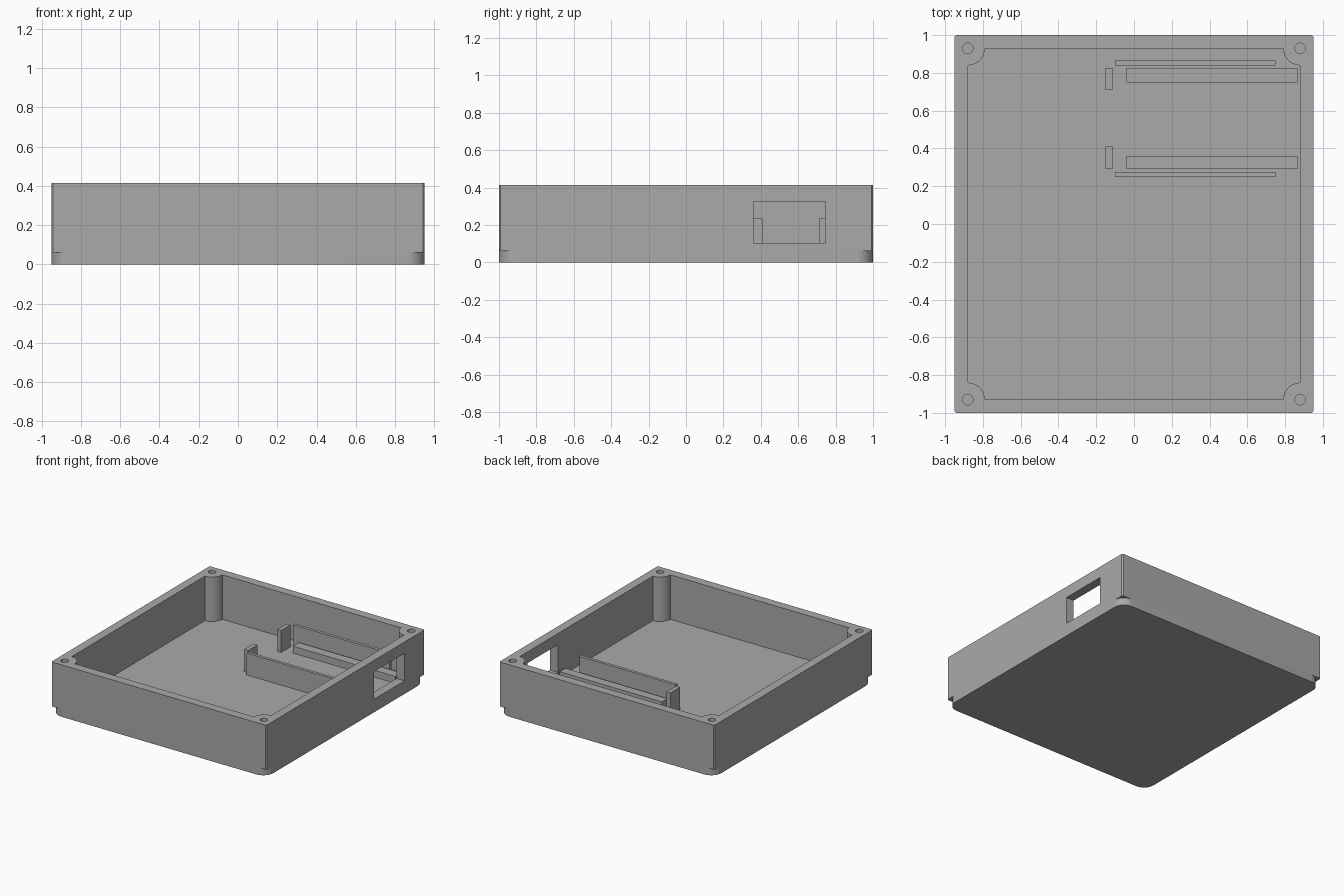
import bpy, bmesh, math

if "Cube" in bpy.data.objects:
    bpy.data.objects.remove(bpy.data.objects["Cube"])

grey = bpy.data.materials.new("grey plastic")
grey.diffuse_color = (0.4, 0.4, 0.4, 1)
grey.use_nodes = True
grey.node_tree.nodes["Principled BSDF"].inputs["Base Color"].default_value = grey.diffuse_color

HX, HY, TOP, FLOOR = 0.95, 1.0, 0.415, 0.06   # half sizes, rim and floor heights
BX, BY, BOSS_R = 0.88, 0.93, 0.09             # inner walls and screw post centres


def prism(name, outline, z0, z1):
    """Extrude a closed xy outline from z0 to z1."""
    bm = bmesh.new()
    face = bm.faces.new([bm.verts.new((x, y, z0)) for x, y in outline])
    new = bmesh.ops.extrude_face_region(bm, geom=[face])["geom"]
    bmesh.ops.translate(bm, vec=(0, 0, z1 - z0),
                        verts=[v for v in new if isinstance(v, bmesh.types.BMVert)])
    bmesh.ops.recalc_face_normals(bm, faces=bm.faces)
    mesh = bpy.data.meshes.new(name)
    bm.to_mesh(mesh)
    bm.free()
    mesh.materials.append(grey)
    obj = bpy.data.objects.new(name, mesh)
    bpy.context.collection.objects.link(obj)
    return obj


def box(name, x0, x1, y0, y1, z0, z1):
    return prism(name, [(x0, y0), (x1, y0), (x1, y1), (x0, y1)], z0, z1)


def corners(cx, cy, r, steps, inward=False):
    """Rectangle outline with convex corners, or corners bitten by round posts."""
    pts = []
    for k, (sx, sy) in enumerate([(1, 1), (-1, 1), (-1, -1), (1, -1)]):
        for i in range(steps + 1):
            t = i / steps
            a = math.pi / 2 * (k + t)
            if inward:
                a = math.pi / 2 * (k + 3 - t)
            pts.append((sx * cx + r * math.cos(a), sy * cy + r * math.sin(a)))
    return pts


def cut(obj, cutter):
    mod = obj.modifiers.new("cut", "BOOLEAN")
    mod.operation, mod.solver, mod.object = "DIFFERENCE", "EXACT", cutter
    cutter.hide_render = True
    cutter.hide_set(True)


def smooth(obj):
    bpy.ops.object.select_all(action="DESELECT")
    obj.select_set(True)
    bpy.context.view_layer.objects.active = obj
    bpy.ops.object.shade_smooth_by_angle(angle=math.radians(30))


# Base plate with rounded corners
base = prism("base_plate", corners(HX - 0.09, HY - 0.09, 0.09, 12), 0, FLOOR)
smooth(base)

# Wall frame with tiny corner chamfers and integral corner screw posts
walls = prism("wall_frame", corners(HX - 0.008, HY - 0.008, 0.008, 1), FLOOR, TOP)
cavity = prism("cavity_cutter", corners(BX, BY, BOSS_R, 16, True),
               FLOOR - 0.1, TOP + 0.1)
cut(walls, cavity)

# Screw holes in the posts
for sx in (-1, 1):
    for sy in (-1, 1):
        hole = [(sx * BX + 0.028 * math.cos(i * math.pi / 12),
                 sy * BY + 0.028 * math.sin(i * math.pi / 12)) for i in range(24)]
        cut(walls, prism("screw_hole_cutter", hole, FLOOR - 0.1, TOP + 0.1))

# Connector window in the right wall
cut(walls, box("window_cutter", 0.8, 1.1, 0.36, 0.745, 0.105, 0.325))
smooth(walls)

# Board holder: guide walls, support ledges and end stops on the floor
for name, x0, x1, y0, y1, top in [
    ("back_guide", -0.10, 0.75, 0.84, 0.865, 0.235),
    ("front_guide", -0.10, 0.75, 0.25, 0.275, 0.235),
    ("back_ledge", -0.04, 0.865, 0.75, 0.825, 0.115),
    ("front_ledge", -0.04, 0.865, 0.29, 0.36, 0.115),
    ("back_stop", -0.15, -0.115, 0.71, 0.825, 0.235),
    ("front_stop", -0.15, -0.115, 0.29, 0.41, 0.235),
]:
    box(name, x0, x1, y0, y1, FLOOR, top)
